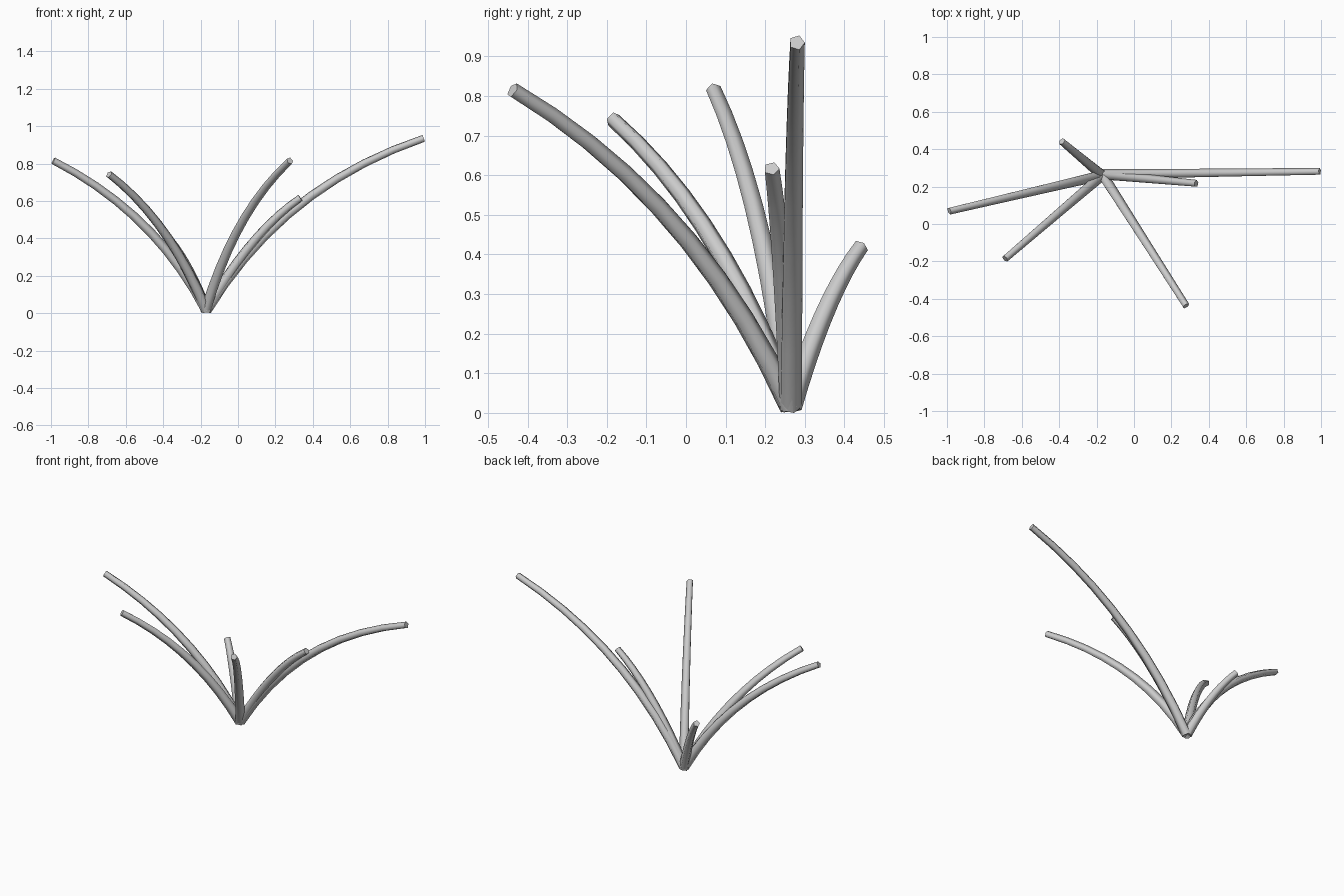
import bpy, bmesh, math
from mathutils import Vector

if "Cube" in bpy.data.objects:
    bpy.data.objects.remove(bpy.data.objects["Cube"])

ROOT = Vector((-0.17, 0.263, 0.015))
SIDES, STEPS = 5, 9
R_BASE, R_TIP = 0.03, 0.02

# tip centre, then control point as (distance out, height) of the arch
STEMS = [
    ((-0.988, 0.07, 0.815), (0.285, 0.54)),
    ((-0.69, -0.185, 0.742), (0.26, 0.495)),
    ((0.278, -0.438, 0.815), (0.285, 0.54)),
    ((0.333, 0.216, 0.617), (0.245, 0.44)),
    ((0.993, 0.28, 0.935), (0.41, 0.68)),
    ((-0.385, 0.442, 0.42), (0.135, 0.295)),
]


def stem(name, tip, ctrl):
    """Tapered five-sided tube along an arch leaning out from the root."""
    tip = Vector(tip)
    out = Vector((tip.x - ROOT.x, tip.y - ROOT.y, 0)).normalized()
    side = Vector((0, 0, 1)).cross(out)
    mid = ROOT + out * ctrl[0]
    mid.z = ctrl[1]
    bm = bmesh.new()
    rings = []
    for i in range(STEPS + 1):
        t = i / STEPS
        p = ROOT * (1 - t) ** 2 + mid * (2 * t * (1 - t)) + tip * t * t
        d = ((mid - ROOT) * (1 - t) + (tip - mid) * t).normalized()
        up = d.cross(side)
        r = R_BASE + (R_TIP - R_BASE) * t
        ring = []
        for k in range(SIDES):
            a = 2 * math.pi * k / SIDES
            ring.append(bm.verts.new(p + (side * math.cos(a) + up * math.sin(a)) * r))
        rings.append(ring)
    for a, b in zip(rings, rings[1:]):
        for k in range(SIDES):
            n = (k + 1) % SIDES
            bm.faces.new((a[k], a[n], b[n], b[k])).smooth = True
    # flat ends
    caps = [bm.faces.new(rings[0]), bm.faces.new(rings[-1])]
    bmesh.ops.recalc_face_normals(bm, faces=bm.faces)
    for f in caps:
        for e in f.edges:
            e.smooth = False
    me = bpy.data.meshes.new(name)
    bm.to_mesh(me)
    bm.free()
    ob = bpy.data.objects.new(name, me)
    bpy.context.collection.objects.link(ob)


for i, (tip, ctrl) in enumerate(STEMS, 1):
    stem(f"stem_{i}", tip, ctrl)
